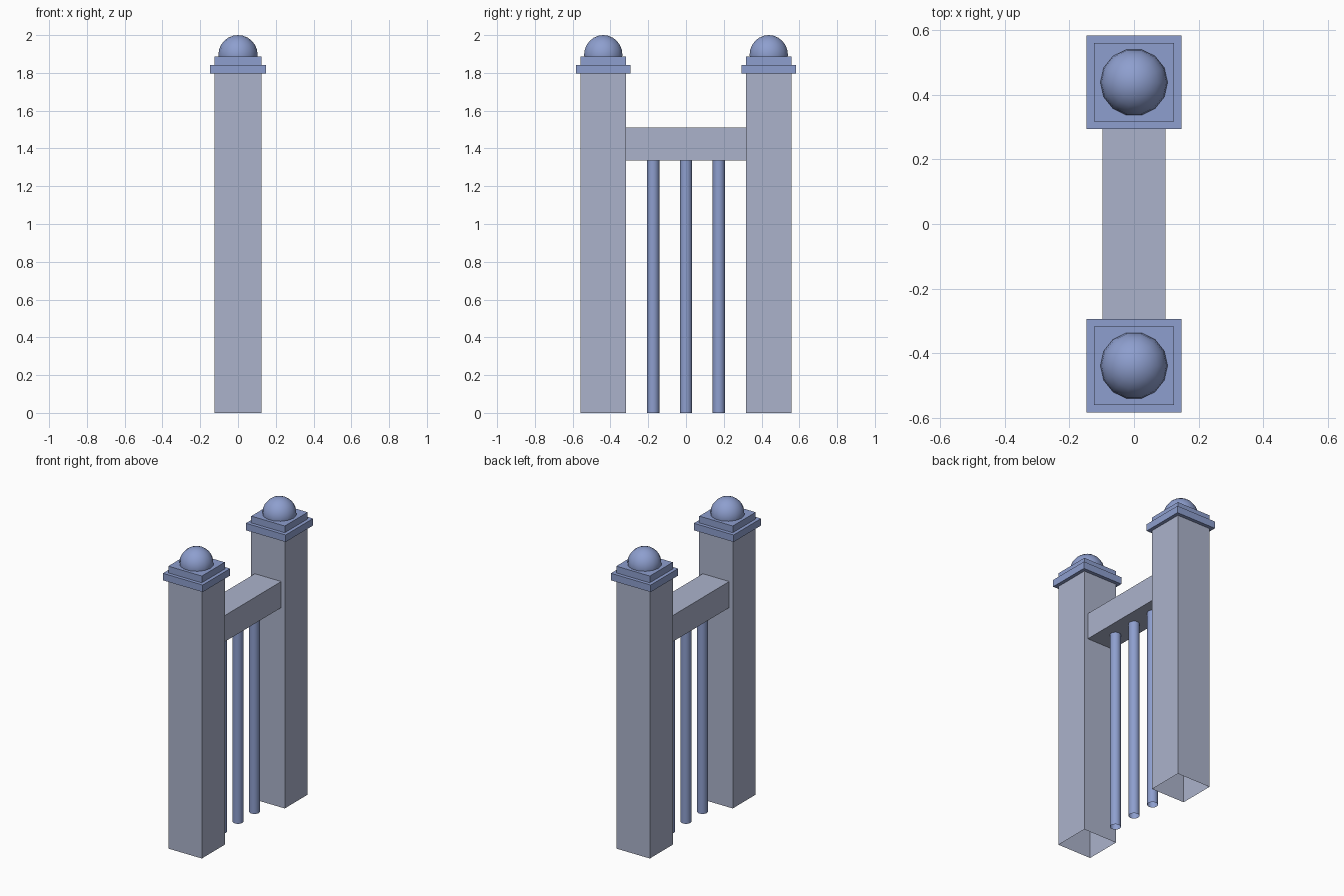
import bpy, bmesh, math
from mathutils import Matrix

if "Cube" in bpy.data.objects:
    bpy.data.objects.remove(bpy.data.objects["Cube"])


def material(name, rgb):
    m = bpy.data.materials.new(name)
    m.diffuse_color = (*rgb, 1.0)
    m.use_nodes = True
    m.node_tree.nodes["Principled BSDF"].inputs["Base Color"].default_value = m.diffuse_color
    return m


STONE = material("pale_grey_blue", (0.41, 0.45, 0.60))
BLUE = material("soft_blue", (0.27, 0.345, 0.62))


def finish(bm, name, mat, smooth=False):
    me = bpy.data.meshes.new(name)
    if smooth:
        for f in bm.faces:
            f.smooth = len(f.verts) <= 4
    bm.to_mesh(me)
    bm.free()
    me.materials.append(mat)
    ob = bpy.data.objects.new(name, me)
    bpy.context.collection.objects.link(ob)
    return ob


def box(name, mat, hx, hy, yc, z0, z1, open_axis=None):
    """Box from half sizes; faces along open_axis are left out."""
    bm = bmesh.new()
    bmesh.ops.create_cube(bm, size=1.0)
    bmesh.ops.scale(bm, vec=(2 * hx, 2 * hy, z1 - z0), verts=bm.verts)
    bmesh.ops.translate(bm, vec=(0, yc, (z0 + z1) / 2), verts=bm.verts)
    bm.normal_update()
    if open_axis is not None:
        ends = [f for f in bm.faces if abs(f.normal[open_axis]) > 0.9]
        bmesh.ops.delete(bm, geom=ends, context='FACES')
    return finish(bm, name, mat)


def dome(name, yc, r, zc, z_base, sides=14):
    """Upper half of a low-poly ball standing on the cap."""
    bm = bmesh.new()
    bmesh.ops.create_uvsphere(bm, u_segments=sides, v_segments=12, radius=r,
                              matrix=Matrix.Rotation(math.pi / 2, 4, 'Z'))
    bmesh.ops.translate(bm, vec=(0, yc, zc), verts=bm.verts)
    bmesh.ops.bisect_plane(bm, geom=bm.verts[:] + bm.edges[:] + bm.faces[:],
                           plane_co=(0, 0, z_base), plane_no=(0, 0, 1),
                           clear_inner=True)
    return finish(bm, name, BLUE, smooth=True)


def bar(name, yc, r, z1, sides=16):
    """Round bar, open at both ends."""
    bm = bmesh.new()
    bmesh.ops.create_cone(bm, cap_ends=False, segments=sides,
                          radius1=r, radius2=r, depth=z1)
    bmesh.ops.translate(bm, vec=(0, yc, z1 / 2), verts=bm.verts)
    return finish(bm, name, BLUE, smooth=True)


# Two hollow posts with stepped caps and ball tops
for side, s in (("near", -1), ("far", 1)):
    y = s * 0.438
    box(side + "_post", STONE, 0.124, 0.121, y, 0, 1.796, open_axis=2)
    box(side + "_cap_lower", BLUE, 0.147, 0.1445, y, 1.796, 1.843)
    box(side + "_cap_upper", BLUE, 0.124, 0.121, y, 1.843, 1.888)
    dome(side + "_ball_top", y, 0.104, 1.896, 1.886)

# Cross beam between the posts
box("cross_beam", STONE, 0.0975, 0.317, 0, 1.335, 1.51, open_axis=1)

# Three vertical bars under the beam
for i in (-1, 0, 1):
    bar("bar_%d" % (i + 2), i * 0.174, 0.033, 1.335)
